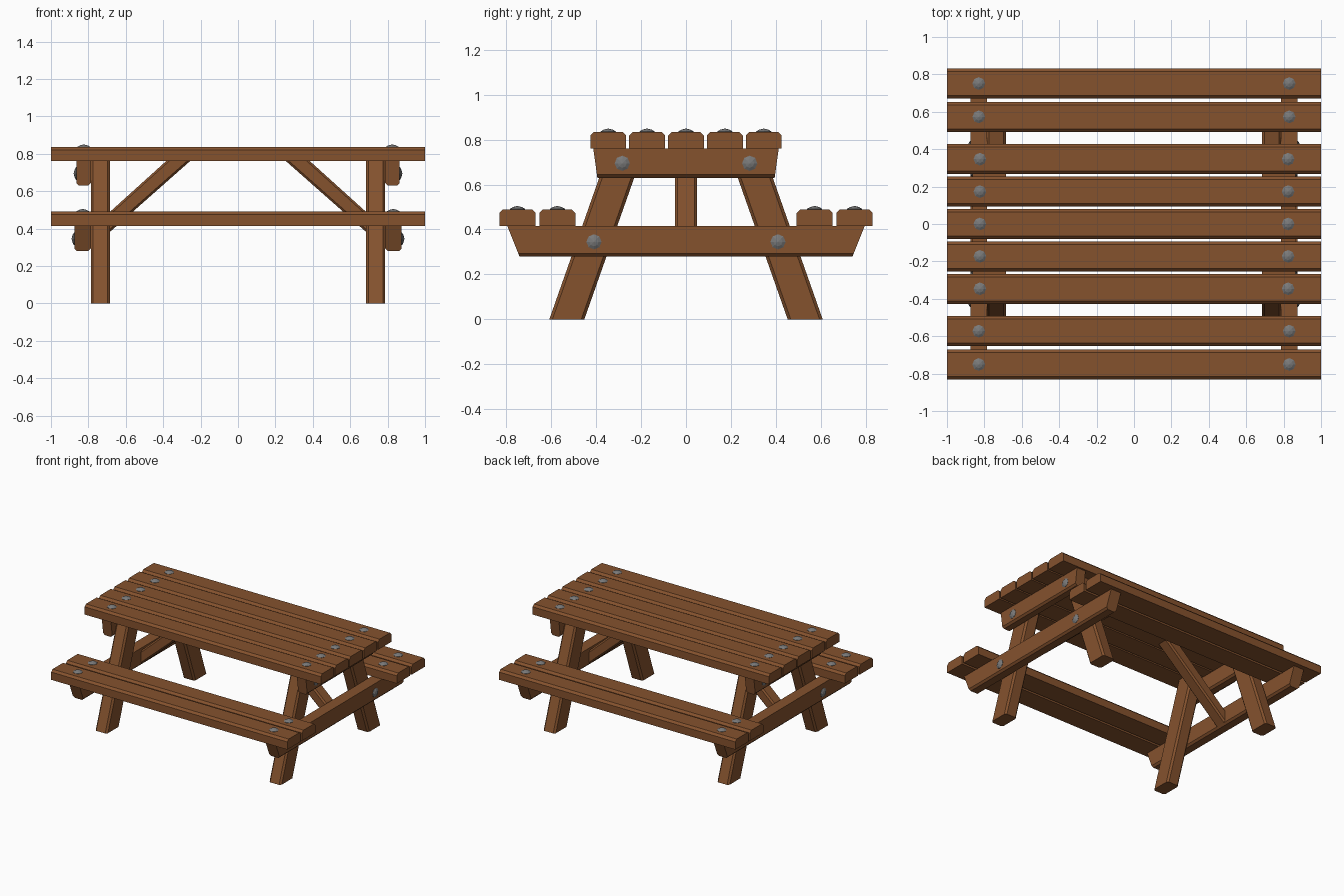
import bpy, bmesh, math
from mathutils import Vector, Matrix

if "Cube" in bpy.data.objects:
    bpy.data.objects.remove(bpy.data.objects["Cube"])


def material(name, col):
    m = bpy.data.materials.new(name)
    m.diffuse_color = (*col, 1)
    m.use_nodes = True
    m.node_tree.nodes["Principled BSDF"].inputs["Base Color"].default_value = m.diffuse_color
    return m


WOOD = material("brown wood", (0.235, 0.085, 0.027))
STEEL = material("grey steel", (0.19, 0.19, 0.19))


def finish(bm, name, mat):
    bmesh.ops.recalc_face_normals(bm, faces=bm.faces)
    me = bpy.data.meshes.new(name)
    bm.to_mesh(me)
    bm.free()
    me.materials.append(mat)
    ob = bpy.data.objects.new(name, me)
    bpy.context.collection.objects.link(ob)
    return ob


def prism(name, points, push, chamfer, rule):
    """Extrude a flat outline by push, then chamfer the edges picked by rule(a, b)."""
    bm = bmesh.new()
    face = bm.faces.new([bm.verts.new(p) for p in points])
    ext = bmesh.ops.extrude_face_region(bm, geom=[face])
    bmesh.ops.translate(bm, vec=push, verts=[v for v in ext["geom"] if isinstance(v, bmesh.types.BMVert)])
    bmesh.ops.recalc_face_normals(bm, faces=bm.faces)
    edges = [e for e in bm.edges if rule(e.verts[0].co, e.verts[1].co)]
    bmesh.ops.bevel(bm, geom=edges, offset=chamfer, segments=1, affect='EDGES')
    return finish(bm, name, WOOD)


def bolt(name, loc, axis):
    """Low domed bolt head pointing along axis."""
    bm = bmesh.new()
    rings = [[bm.verts.new((r * math.cos(i * math.pi / 4), r * math.sin(i * math.pi / 4), z))
              for i in range(8)] for r, z in ((0.034, -0.005), (0.034, 0.002), (0.02, 0.01))]
    tip = bm.verts.new((0, 0, 0.015))
    for i in range(8):
        j = (i + 1) % 8
        for a, b in zip(rings, rings[1:]):
            bm.faces.new((a[i], a[j], b[j], b[i]))
        bm.faces.new((rings[-1][i], rings[-1][j], tip))
    bm.faces.new(rings[0])
    rot = Vector(axis).to_track_quat('Z', 'Y').to_matrix().to_4x4()
    bm.transform(Matrix.Translation(loc) @ rot)
    finish(bm, name, STEEL)


def plank(name, y, z0, bolt_x):
    z1 = z0 + 0.075
    prism(name, [(-1, y - 0.08, z0), (-1, y + 0.08, z0), (-1, y + 0.08, z1), (-1, y - 0.08, z1)],
          (2, 0, 0), 0.016,
          lambda a, b: min(a.z, b.z) > z1 - 0.001 and abs(a.x - b.x) > 1)
    for s in (-1, 1):
        bolt(name + "_bolt", (s * bolt_x, y, z1), (0, 0, 1))


# table top and seat planks
for i in range(-2, 3):
    plank("top_plank", i * 0.1733, 0.76, 0.824)
for y in (-0.751, -0.573, 0.573, 0.751):
    plank("seat_plank", y, 0.415, 0.83)


def cross_beam(name, s, z0, z1, bottom, top, x1, bolt_y, bolt_z):
    x0 = 0.787
    prism(name, [(s * x0, -bottom, z0), (s * x0, bottom, z0), (s * x0, top, z1), (s * x0, -top, z1)],
          (s * (x1 - x0), 0, 0), 0.014,
          lambda a, b: max(a.z, b.z) < z0 + 0.001 and abs(a.y - b.y) > 0.1)
    for t in (-1, 1):
        bolt(name + "_bolt", (s * x1, t * bolt_y, bolt_z), (s, 0, 0))


for s in (-1, 1):
    # beams under the top and the seats
    cross_beam("top_beam", s, 0.63, 0.76, 0.395, 0.413, 0.864, 0.284, 0.695)
    cross_beam("seat_beam", s, 0.28, 0.415, 0.742, 0.796, 0.875, 0.41, 0.345)
    # splayed legs
    for t in (-1, 1):
        prism("leg", [(s * 0.685, t * y, z) for y, z in
                      ((0.609, 0), (0.453, 0), (0.185, 0.76), (0.341, 0.76))],
              (s * 0.102, 0, 0), 0.013, lambda a, b: abs(a.z - b.z) > 0.1)
    # diagonal brace from seat beam up to the top
    prism("brace", [(s * x, -0.048, z) for x, z in
                    ((0.787, 0.292), (0.787, 0.397), (0.385, 0.76), (0.257, 0.76))],
          (0, 0.096, 0), 0.011, lambda a, b: abs(a.z - b.z) > 0.2)
